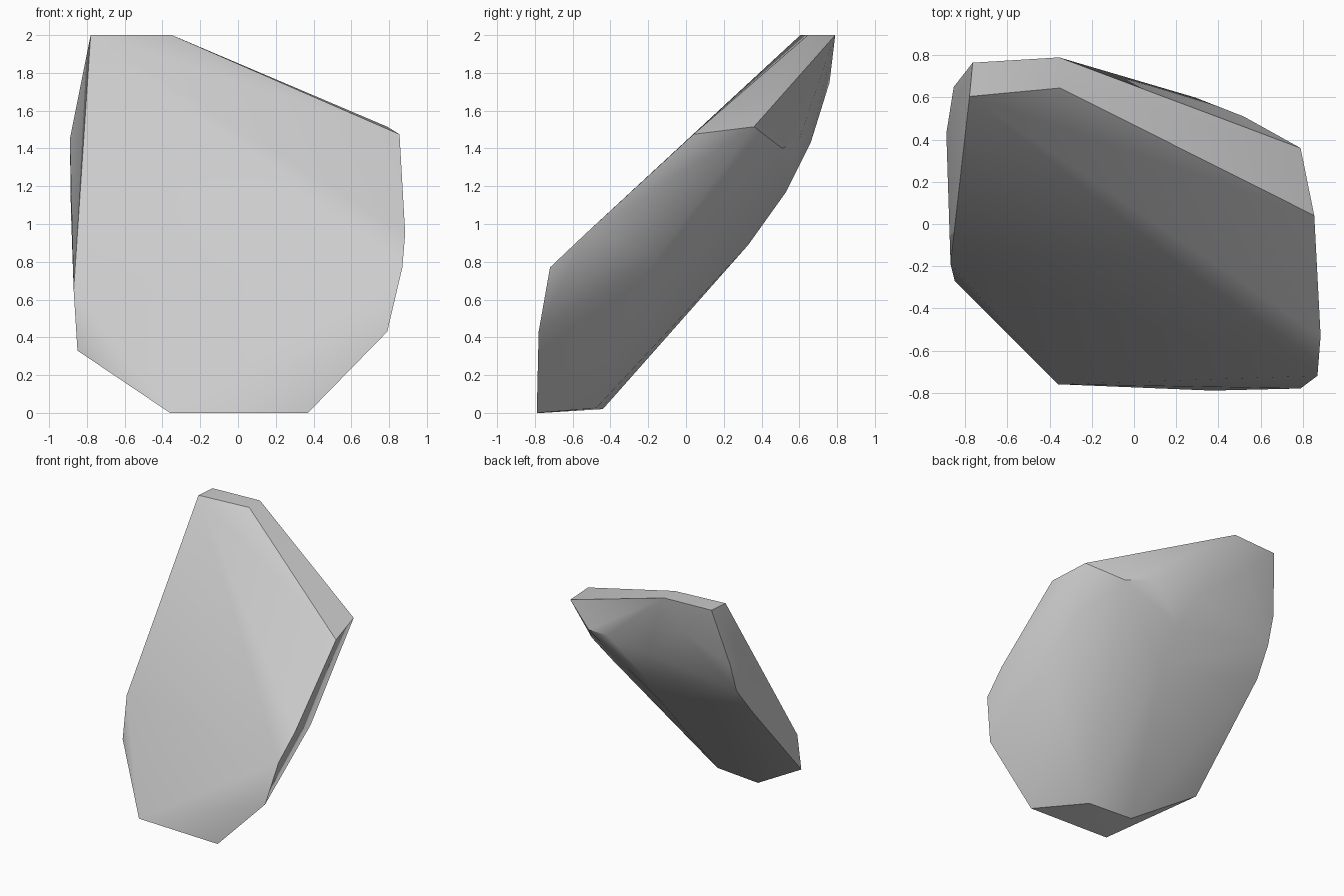
import bpy, bmesh, math

cube = bpy.data.objects.get("Cube")
if cube:
    bpy.data.objects.remove(cube, do_unlink=True)


def flat_material(name, value):
    """One plain grey, for viewport and render."""
    mat = bpy.data.materials.new(name)
    mat.use_nodes = True
    color = (value, value, value, 1)
    mat.diffuse_color = color
    mat.node_tree.nodes["Principled BSDF"].inputs["Base Color"].default_value = color
    return mat


def hull_object(name, outlines, material):
    """Wrap a set of named corner outlines in one convex solid."""
    bm = bmesh.new()
    for outline in outlines:
        for corner in outline:
            bm.verts.new(corner)
    result = bmesh.ops.convex_hull(bm, input=bm.verts)
    loose = set(result["geom_interior"]) | set(result["geom_unused"])
    bmesh.ops.delete(bm, geom=[v for v in loose if isinstance(v, bmesh.types.BMVert)],
                     context="VERTS")
    bmesh.ops.recalc_face_normals(bm, faces=bm.faces)
    mesh = bpy.data.meshes.new(name)
    bm.to_mesh(mesh)
    bm.free()
    mesh.materials.append(material)
    obj = bpy.data.objects.new(name, mesh)
    bpy.context.collection.objects.link(obj)
    return obj


# Leaning front face, clockwise from the top corner
front_rim = [
    (-.78, .605, 2), (-.35, .645, 2), (.855, .04, 1.475), (.885, -.53, .95),
    (.87, -.72, .77), (.79, -.78, .43), (.37, -.79, 0), (-.36, -.76, 0),
    (-.87, -.19, .65),
]

# Rear edge of the top, right and bottom sides
back_rim = [
    (-.765, .765, 2), (-.355, .79, 2), (.79, .36, 1.515), (.73, .17, 1.15),
    (.76, -.15, .83), (.05, -.475, .025), (-.34, -.44, .02), (-.85, -.27, .33),
]

# Chipped side with its outermost corner
chipped_side = [(-.89, .43, 1.45), (-.855, .65, 1.53), (-.86, .58, 1.3), (-.885, .42, 1.08)]

# Rounded back
back_bulge = [
    (-.5, .76, 1.75), (-.1, .66, 1.43), (0, .53, 1.17), (0, .33, .89),
    (.29, .6, 1.45), (.52, .51, 1.4),
]

stone = flat_material("stone_grey", .6)
rock = hull_object("rock_slab", [front_rim, back_rim, chipped_side, back_bulge], stone)

# Soft facets with crisp main edges
bpy.ops.object.select_all(action="DESELECT")
rock.select_set(True)
bpy.context.view_layer.objects.active = rock
bpy.ops.object.shade_smooth_by_angle(angle=math.radians(35))
